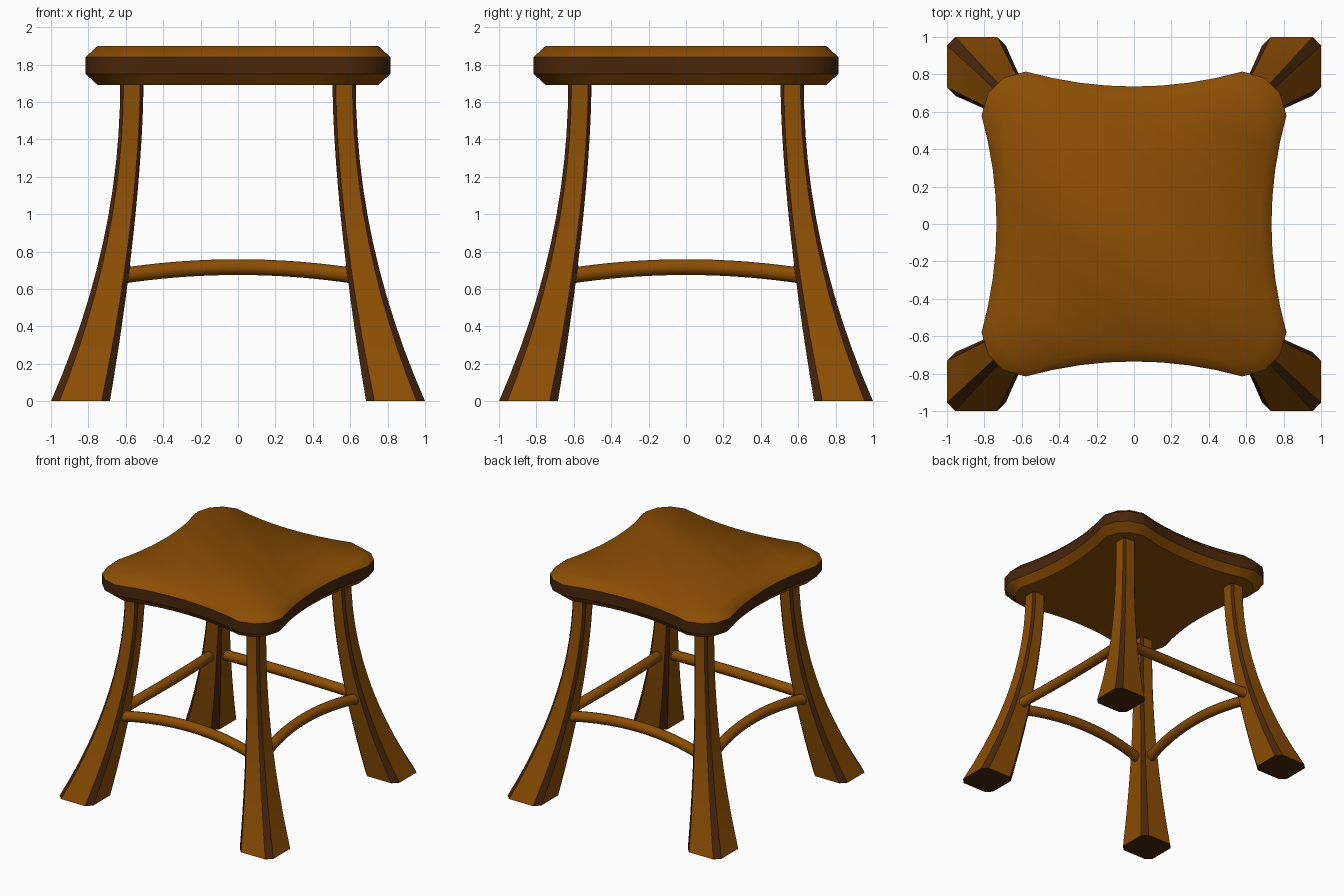
import bpy, bmesh, math
from mathutils import Matrix, Vector

if "Cube" in bpy.data.objects:
    bpy.data.objects.remove(bpy.data.objects["Cube"])


def flat_colour(name, rgb):
    mat = bpy.data.materials.new(name)
    mat.diffuse_color = (*rgb, 1)
    mat.use_nodes = True
    mat.node_tree.nodes["Principled BSDF"].inputs["Base Color"].default_value = mat.diffuse_color
    return mat


wood = flat_colour("brown wood", (0.26, 0.075, 0.001))
dark = flat_colour("dark brown edge", (0.065, 0.019, 0.003))


def loft(name, rings, angle, is_dark=lambda level, i: False, dark_start=False):
    """Skin equal-length point rings and cap both ends; is_dark picks edge faces."""
    bm = bmesh.new()
    loops = [[bm.verts.new(p) for p in ring] for ring in rings]
    n = len(loops[0])
    for level, (a, b) in enumerate(zip(loops, loops[1:])):
        for i in range(n):
            j = (i + 1) % n
            f = bm.faces.new((a[i], a[j], b[j], b[i]))
            f.material_index = int(is_dark(level, i))
    bm.faces.new(loops[0]).material_index = int(dark_start)
    bm.faces.new(loops[-1])
    bmesh.ops.recalc_face_normals(bm, faces=bm.faces)
    for f in bm.faces:
        f.smooth = True
    mesh = bpy.data.meshes.new(name)
    bm.to_mesh(mesh)
    bm.free()
    mesh.set_sharp_from_angle(angle=math.radians(angle))
    mesh.materials.append(wood)
    mesh.materials.append(dark)
    obj = bpy.data.objects.new(name, mesh)
    bpy.context.collection.objects.link(obj)
    return obj


# Seat: concave sides, rounded corners, chamfered rims, dark edge band
side = [(0.58 * k / 4, 0.735 + 0.08 * (k / 4) ** 2) for k in range(4, -5, -1)]
side += [(-0.70, 0.78), (-0.78, 0.70)]
outline = []
for q in range(4):
    rot = Matrix.Rotation(q * math.pi / 2, 2)
    outline += [rot @ Vector(p) for p in side]
seat_levels = [(1.69, 0.92), (1.75, 1), (1.84, 1), (1.90, 0.92)]
seat = loft("seat", [[(p.x * s, p.y * s, z) for p in outline] for z, s in seat_levels],
            35, lambda level, i: level == 1)
# Top surface blends softly into its rim
for e in seat.data.edges:
    if all(seat.data.vertices[v].co.z > 1.89 for v in e.vertices):
        e.use_edge_sharp = False


# Legs: square section with dark chamfers, flaring outward toward the foot
def leg_ring(z, sx, sy):
    u = max(0, 1 - z / 1.69)
    lo, hi = 0.505 + 0.18 * u ** 1.6, 0.63 + 0.37 * u ** 2
    c = 0.143 * (hi - lo)
    pts = [(lo + c, lo), (hi - c, lo), (hi, lo + c), (hi, hi - c),
           (hi - c, hi), (lo + c, hi), (lo, hi - c), (lo, lo + c)]
    return [(sx * x, sy * y, z) for x, y in pts]


for sx, sx_name in ((-1, "left"), (1, "right")):
    for sy, sy_name in ((-1, "front"), (1, "back")):
        rings = [leg_ring(1.70 * k / 12, sx, sy) for k in range(13)]
        loft(f"{sy_name}_{sx_name}_leg", rings, 30, lambda level, i: i % 2 == 1, True)

# Stretchers: round rods bowed upward and inward between the legs
for q, label in enumerate(("front", "right", "back", "left")):
    rings = []
    for k in range(-8, 9):
        x = 0.65 * k / 8
        t = (x / 0.59) ** 2
        centre = Vector((x, -0.676 + 0.06 * (1 - t), 0.717 - 0.042 * t))
        tangent = Vector((1, -0.12 * x / 0.348, -0.084 * x / 0.348)).normalized()
        up = (Vector((0, 0, 1)) - tangent * tangent.z).normalized()
        across = tangent.cross(up)
        rings.append([centre + 0.042 * (math.cos(a) * across + math.sin(a) * up)
                      for a in (i * math.tau / 12 for i in range(12))])
    rod = loft(label + "_stretcher", rings, 40)
    rod.data.transform(Matrix.Rotation(q * math.pi / 2, 4, 'Z'))
